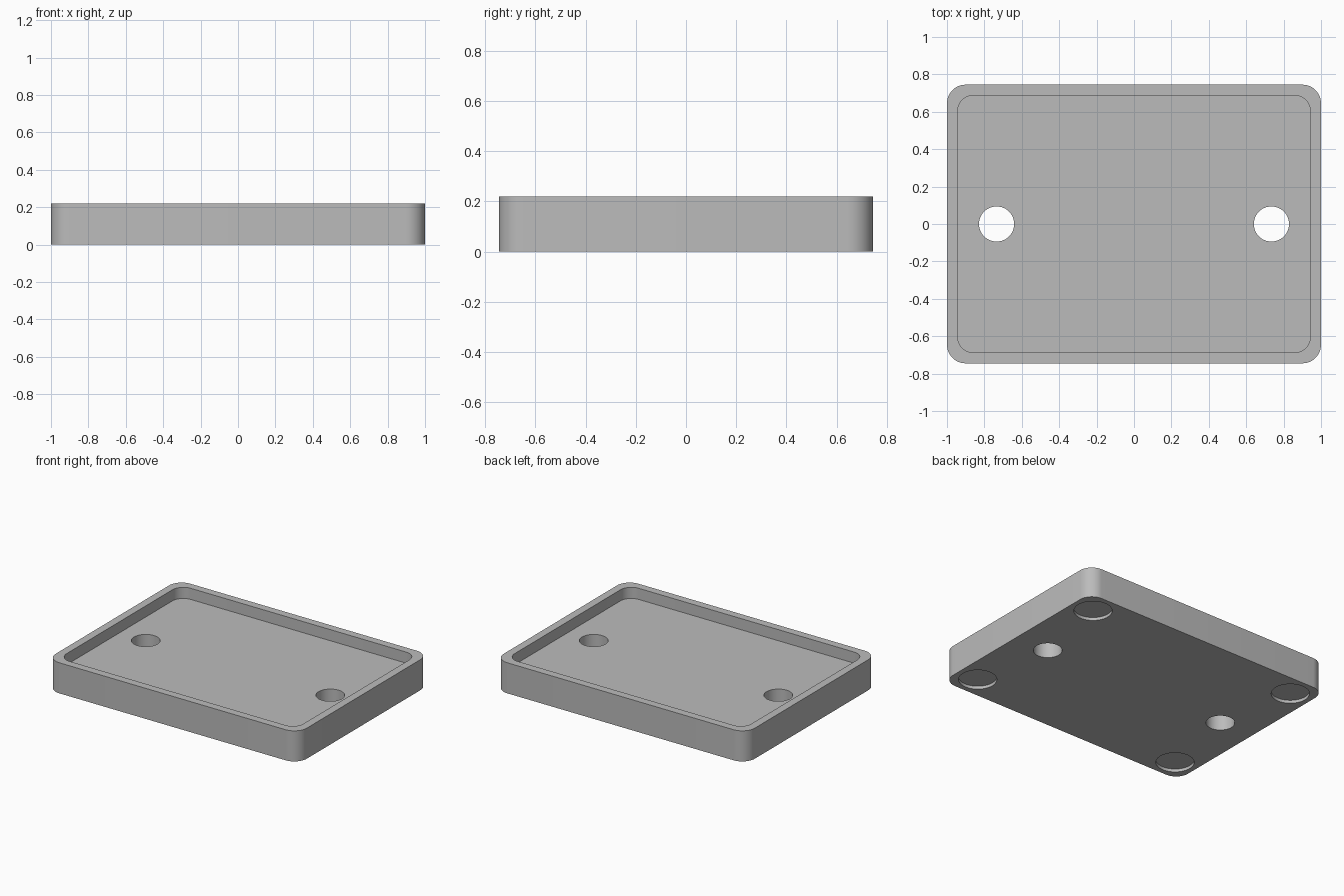
import bpy
import bmesh
from math import cos, sin, pi, radians

if "Cube" in bpy.data.objects:
    bpy.data.objects.remove(bpy.data.objects["Cube"])

HEIGHT, FLOOR = 0.22, 0.14

grey = bpy.data.materials.new("light grey")
grey.use_nodes = True
colour = (0.5, 0.5, 0.5, 1)
grey.diffuse_color = colour
grey.node_tree.nodes["Principled BSDF"].inputs["Base Color"].default_value = colour


def rounded_outline(hx, hy, r, steps=12):
    """Counter-clockwise outline of a rounded rectangle."""
    points = []
    for i, (sx, sy) in enumerate([(1, 1), (-1, 1), (-1, -1), (1, -1)]):
        for k in range(steps + 1):
            a = (i + k / steps) * pi / 2
            points.append((sx * (hx - r) + r * cos(a), sy * (hy - r) + r * sin(a)))
    return points


def circle_outline(x, y, r, sides=48):
    return [(x + r * cos(2 * pi * k / sides), y + r * sin(2 * pi * k / sides))
            for k in range(sides)]


def prism(name, outline, z0, z1):
    """Extrude an outline from z0 up to z1."""
    bm = bmesh.new()
    base = bm.faces.new([bm.verts.new((x, y, z0)) for x, y in outline])
    top = bmesh.ops.extrude_face_region(bm, geom=[base])["geom"]
    bmesh.ops.translate(bm, vec=(0, 0, z1 - z0),
                        verts=[v for v in top if isinstance(v, bmesh.types.BMVert)])
    bmesh.ops.recalc_face_normals(bm, faces=bm.faces)
    mesh = bpy.data.meshes.new(name)
    bm.to_mesh(mesh)
    bm.free()
    mesh.materials.append(grey)
    obj = bpy.data.objects.new(name, mesh)
    bpy.context.collection.objects.link(obj)
    return obj


# Tray body
tray = prism("tray", rounded_outline(1.0, 0.745, 0.1), 0, HEIGHT)

# Main pocket, two through holes and four shallow foot recesses underneath
cutters = [prism("pocket_cutter", rounded_outline(0.943, 0.688, 0.085), FLOOR, HEIGHT + 0.1)]
for sx in (-1, 1):
    cutters.append(prism("hole_cutter", circle_outline(sx * 0.735, 0, 0.094), -0.1, HEIGHT + 0.2))
    for sy in (-1, 1):
        cutters.append(prism("foot_recess_cutter",
                             circle_outline(sx * 0.84, sy * 0.585, 0.125), -0.1, 0.022))

bpy.ops.object.select_all(action="DESELECT")
tray.select_set(True)
bpy.context.view_layer.objects.active = tray
for cutter in cutters:
    cut = tray.modifiers.new(cutter.name, "BOOLEAN")
    cut.operation = "DIFFERENCE"
    cut.solver = "EXACT"
    cut.object = cutter
    bpy.ops.object.modifier_apply(modifier=cut.name)
    bpy.data.objects.remove(cutter)

bpy.ops.object.shade_smooth_by_angle(angle=radians(30))
